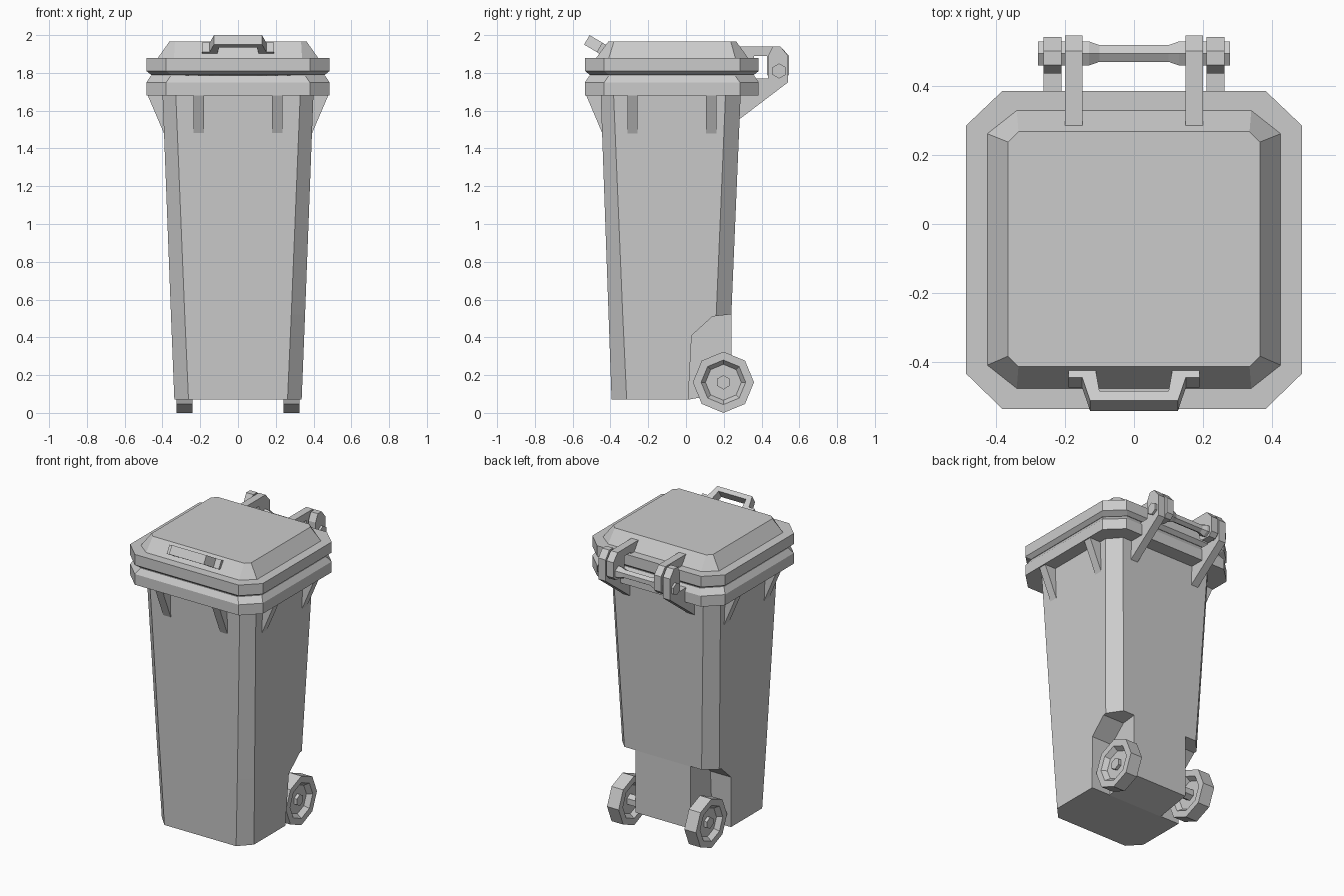
import bpy, bmesh, math
from mathutils import Vector

if "Cube" in bpy.data.objects:
    bpy.data.objects.remove(bpy.data.objects["Cube"])


def make(name, verts, faces):
    me = bpy.data.meshes.new(name)
    bm = bmesh.new()
    vs = [bm.verts.new(v) for v in verts]
    for f in faces:
        bm.faces.new([vs[i] for i in f])
    bmesh.ops.recalc_face_normals(bm, faces=bm.faces)
    bm.to_mesh(me)
    bm.free()
    ob = bpy.data.objects.new(name, me)
    bpy.context.collection.objects.link(ob)
    return ob


def loft(name, rings, closed=False):
    """Skin equal-length rings; cap the ends, or join last to first."""
    n, m = len(rings[0]), len(rings)
    faces = []
    for r in range(m if closed else m - 1):
        a, b = r * n, (r + 1) % m * n
        faces += [(a + i, a + (i + 1) % n, b + (i + 1) % n, b + i) for i in range(n)]
    if not closed:
        faces += [tuple(range(n)), tuple(range((m - 1) * n, m * n))]
    return make(name, [p for r in rings for p in r], faces)


def oct_ring(z, x, yf, yb, cx, cf, cb):
    """Rectangle with cut corners: half width, front, back, cut sizes."""
    return [(-x + cx, yf, z), (x - cx, yf, z), (x, yf + cf, z), (x, yb - cb, z),
            (x - cx, yb, z), (-x + cx, yb, z), (-x, yb - cb, z), (-x, yf + cf, z)]


def slab_x(name, profile, x0, x1):
    """Extrude a (y, z) profile along x."""
    return loft(name, [[(x, y, z) for y, z in profile] for x in (x0, x1)])


def turned_x(name, stations, n, cy, cz, closed=False):
    """Faceted solid around an x axis from (x, radius) stations."""
    return loft(name, [[(x, cy + r * math.cos(2 * math.pi * i / n + off), cz + r * math.sin(2 * math.pi * i / n + off))
                        for i in range(n)]
                       for x, r in stations for off in [math.pi / 2]], closed)


def subtract(ob, cutters):
    for c in cutters:
        m = ob.modifiers.new("cut", 'BOOLEAN')
        m.operation, m.solver, m.object = 'DIFFERENCE', 'EXACT', c
    dg = bpy.context.evaluated_depsgraph_get()
    me = bpy.data.meshes.new_from_object(ob.evaluated_get(dg))
    ob.modifiers.clear()
    ob.data = me
    for c in cutters:
        bpy.data.objects.remove(c)


# Tapered body with wheel wells and a sloped rear underside
body = loft("bin_body", [
    oct_ring(0.07, 0.337, -0.394, 0.24, 0.075, 0.08, 0.08),
    oct_ring(0.52, 0.355, -0.41, 0.24, 0.073, 0.075, 0.08),
    oct_ring(1.70, 0.40, -0.452, 0.29, 0.07, 0.068, 0.08)])
well = [(0.01, 0.0), (0.012, 0.07), (0.03, 0.41), (0.14, 0.51), (0.24, 0.522), (0.5, 0.522), (0.5, 0.0)]
under = [(0.01, 0.0), (0.01, 0.07), (0.5, 0.155), (0.5, 0.0)]
subtract(body, [slab_x("well_cut_right", well, 0.2, 0.6),
                slab_x("well_cut_left", well, -0.6, -0.2),
                slab_x("underside_cut", under, -0.7, 0.7)])

# Rim around the mouth
RIM = (0.105, 0.102, 0.10)


def rim_ring(z, inset=0.0):
    return oct_ring(z, 0.485 - inset, -0.535 + inset, 0.385 - inset, *RIM)


loft("bin_rim", [rim_ring(1.68), rim_ring(1.75), rim_ring(1.787, 0.025)])

# Lid with a raised centre
loft("lid", [rim_ring(1.79, 0.025), rim_ring(1.81), rim_ring(1.88),
             oct_ring(1.88, 0.424, -0.475, 0.328, 0.085, 0.067, 0.067),
             oct_ring(1.965, 0.364, -0.412, 0.267, 0.03, 0.03, 0.03)])

# Support ribs under the rim
for s, side in ((1, "right"), (-1, "left")):
    slab_x("front_rib_" + side, [(-0.53, 1.685), (-0.443, 1.48), (-0.40, 1.48), (-0.40, 1.685)],
           s * 0.18, s * 0.235)
    for yc, end in ((-0.284, "front"), (0.134, "rear")):
        loft("side_rib_%s_%s" % (side, end),
             [[(s * x, yc + d, z) for x, z in ((0.48, 1.685), (0.392, 1.48), (0.35, 1.48), (0.35, 1.685))]
              for d in (-0.027, 0.027)])

# Hinge: body brackets, lid arms and the rod
bracket = [(0.25, 1.53), (0.29, 1.56), (0.54, 1.75), (0.54, 1.89), (0.50, 1.94), (0.46, 1.94),
           (0.435, 1.89), (0.435, 1.77), (0.25, 1.77)]
arm = [(0.27, 1.94), (0.50, 1.94), (0.545, 1.89), (0.545, 1.79), (0.52, 1.765), (0.455, 1.765),
       (0.43, 1.79), (0.43, 1.89), (0.36, 1.89), (0.36, 1.86), (0.27, 1.86)]
for s, side in ((1, "right"), (-1, "left")):
    slab_x("hinge_bracket_" + side, bracket, s * 0.21, s * 0.262)
    slab_x("lid_arm_" + side, arm, s * 0.149, s * 0.199)
turned_x("hinge_rod", [(-0.277, 0.04), (-0.13, 0.04), (-0.10, 0.028),
                       (0.10, 0.028), (0.13, 0.04), (0.277, 0.04)], 6, 0.493, 1.81)

# Lid handle: flat bracket tilted up and forward
half = [(0.19, -0.03), (0.19, 0.02), (0.15, 0.02), (0.127, 0.098)]
inner = [(0.10, 0.066), (0.115, -0.03)]
outline = (half + [(-x, u) for x, u in reversed(half)]
           + [(-x, u) for x, u in reversed(inner)] + inner)
up, down = Vector((0, -0.86, 0.51)), Vector((0, -0.51, -0.86))
loft("lid_handle", [[Vector((x, -0.426, 1.95)) + up * u + down * t for x, u in outline]
                    for t in (0.0, 0.058)])

# Wheels with recessed faces, and the axle
for s, side in ((1, "right"), (-1, "left")):
    turned_x("wheel_" + side, [(s * x, r) for x, r in
                               ((0.27, 0.001), (0.27, 0.095), (0.24, 0.118), (0.24, 0.162),
                                (0.325, 0.162), (0.325, 0.118), (0.295, 0.095), (0.295, 0.001))],
             8, 0.198, 0.162)
turned_x("axle", [(-0.315, 0.038), (0.315, 0.038)], 6, 0.198, 0.162)
